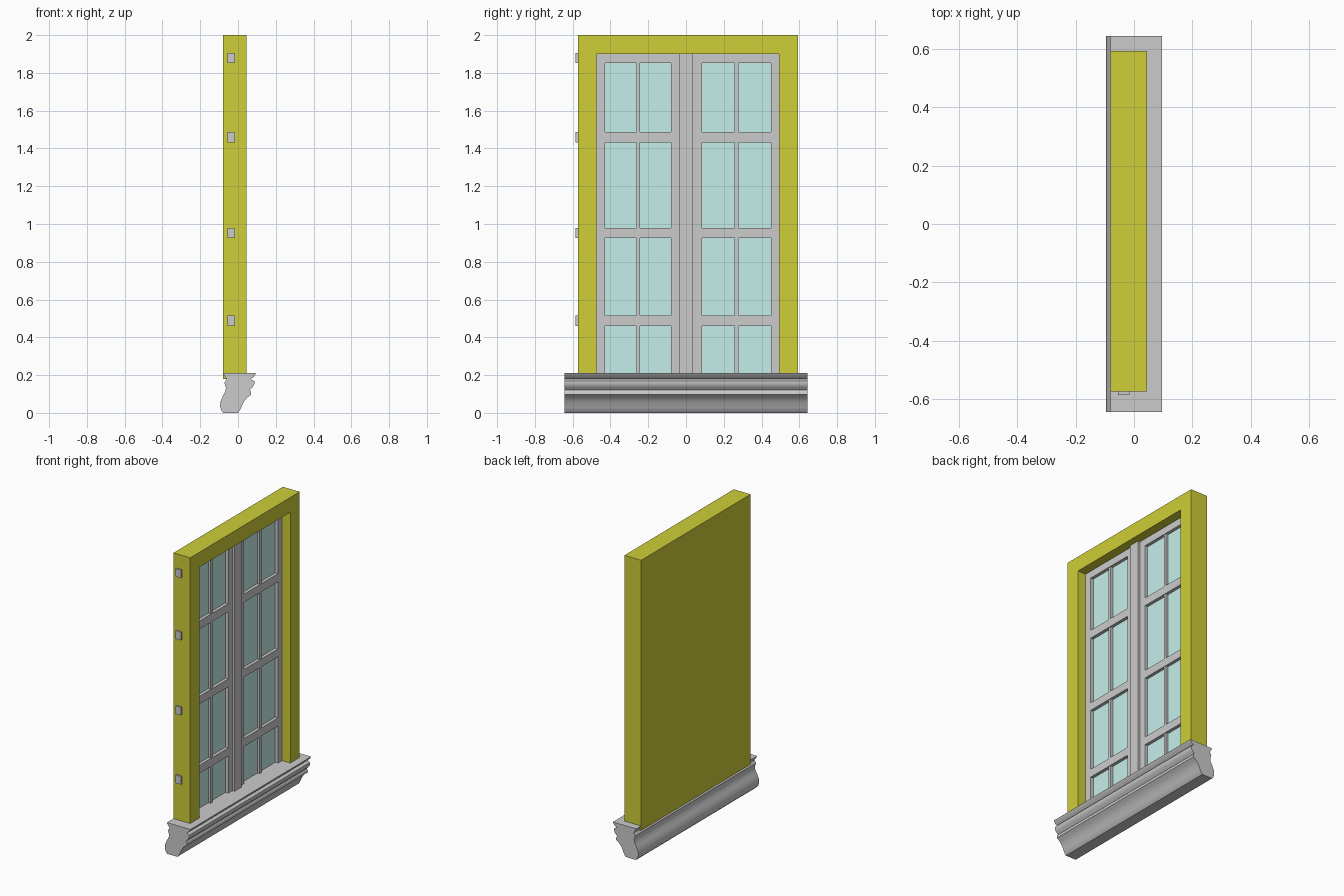
import bpy, bmesh

if "Cube" in bpy.data.objects:
    bpy.data.objects.remove(bpy.data.objects["Cube"])


def material(name, color):
    m = bpy.data.materials.new(name)
    m.diffuse_color = color
    m.use_nodes = True
    m.node_tree.nodes["Principled BSDF"].inputs["Base Color"].default_value = m.diffuse_color
    return m


YELLOW = material("yellow_paint", (0.62, 0.62, 0.04, 1))
GLASS = material("pale_glass", (0.56, 0.86, 0.82, 1))


def link(name, bm, mat=None):
    bmesh.ops.recalc_face_normals(bm, faces=bm.faces)
    me = bpy.data.meshes.new(name)
    bm.to_mesh(me)
    bm.free()
    ob = bpy.data.objects.new(name, me)
    bpy.context.collection.objects.link(ob)
    if mat:
        me.materials.append(mat)
    return ob


def box(name, x, y, z, mat=None):
    bm = bmesh.new()
    bmesh.ops.create_cube(bm, size=1)
    for v in bm.verts:
        for i, (lo, hi) in enumerate((x, y, z)):
            v.co[i] = lo if v.co[i] < 0 else hi
    return link(name, bm, mat)


# Moulded sill: (x, z) profile swept along y
profile = [(-0.08, 0.21), (0.095, 0.21), (0.085, 0.192), (0.068, 0.18),
           (0.086, 0.168), (0.087, 0.155), (0.078, 0.138), (0.062, 0.122),
           (0.07, 0.11), (0.07, 0.097), (0.048, 0.08), (0.03, 0.058),
           (0.018, 0.03), (0.005, 0.006), (-0.002, 0.0), (-0.078, 0.0),
           (-0.088, 0.012), (-0.095, 0.035), (-0.093, 0.06), (-0.08, 0.09),
           (-0.066, 0.115), (-0.064, 0.135), (-0.072, 0.16), (-0.06, 0.178)]
bm = bmesh.new()
face = bm.faces.new([bm.verts.new((x, -0.643, z)) for x, z in profile])
ext = bmesh.ops.extrude_face_region(bm, geom=[face])["geom"]
bmesh.ops.translate(bm, vec=(0, 1.286, 0),
                    verts=[g for g in ext if isinstance(g, bmesh.types.BMVert)])
sill = link("sill", bm)
bpy.context.view_layer.objects.active = sill
sill.select_set(True)
bpy.ops.object.shade_smooth_by_angle(angle=0.6)

# Yellow surround with a pocket cut into the +x side, solid behind
Y0, Y1 = -0.474, 0.493
surround = box("surround", (-0.08, 0.045), (-0.573, 0.592), (0.18, 2.0), YELLOW)
cutter = box("pocket_cutter", (-0.055, 0.2), (Y0, Y1), (0.1, 1.9), YELLOW)
cutter.hide_render = True
mod = surround.modifiers.new("pocket", "BOOLEAN")
mod.object = cutter
mod.solver = "EXACT"
bpy.context.view_layer.objects.active = surround
bpy.ops.object.modifier_apply(modifier="pocket")
bpy.data.objects.remove(cutter)

# Glass sheet
box("glass", (-0.055, -0.037), (Y0, Y1), (0.19, 1.9), GLASS)

# Horizontal rails run through the -y jamb and stick out slightly
FRONT = -0.016
for i, (z0, z1) in enumerate([(0.46, 0.515), (0.927, 0.98), (1.432, 1.487), (1.852, 1.905)]):
    box(f"rail_{i}", (-0.055, FRONT), (-0.585, Y1 + 0.01), (z0, z1))

# Vertical stiles of both sashes
for name, y in {"outer_stile_left": (Y0, -0.428), "inner_stile_left": (-0.08, 0.0),
                "inner_stile_right": (0.0, 0.085), "outer_stile_right": (0.449, Y1)}.items():
    box(name, (-0.055, FRONT), y, (0.19, 1.9))

# Thin glazing bars
for name, y in {"glazing_bar_left": (-0.263, -0.243), "glazing_bar_right": (0.258, 0.278)}.items():
    box(name, (-0.055, FRONT - 0.004), y, (0.19, 1.88))

# Raised centre post where the sashes meet
box("centre_post", (-0.05, 0.0), (-0.037, 0.037), (0.19, 1.9))
